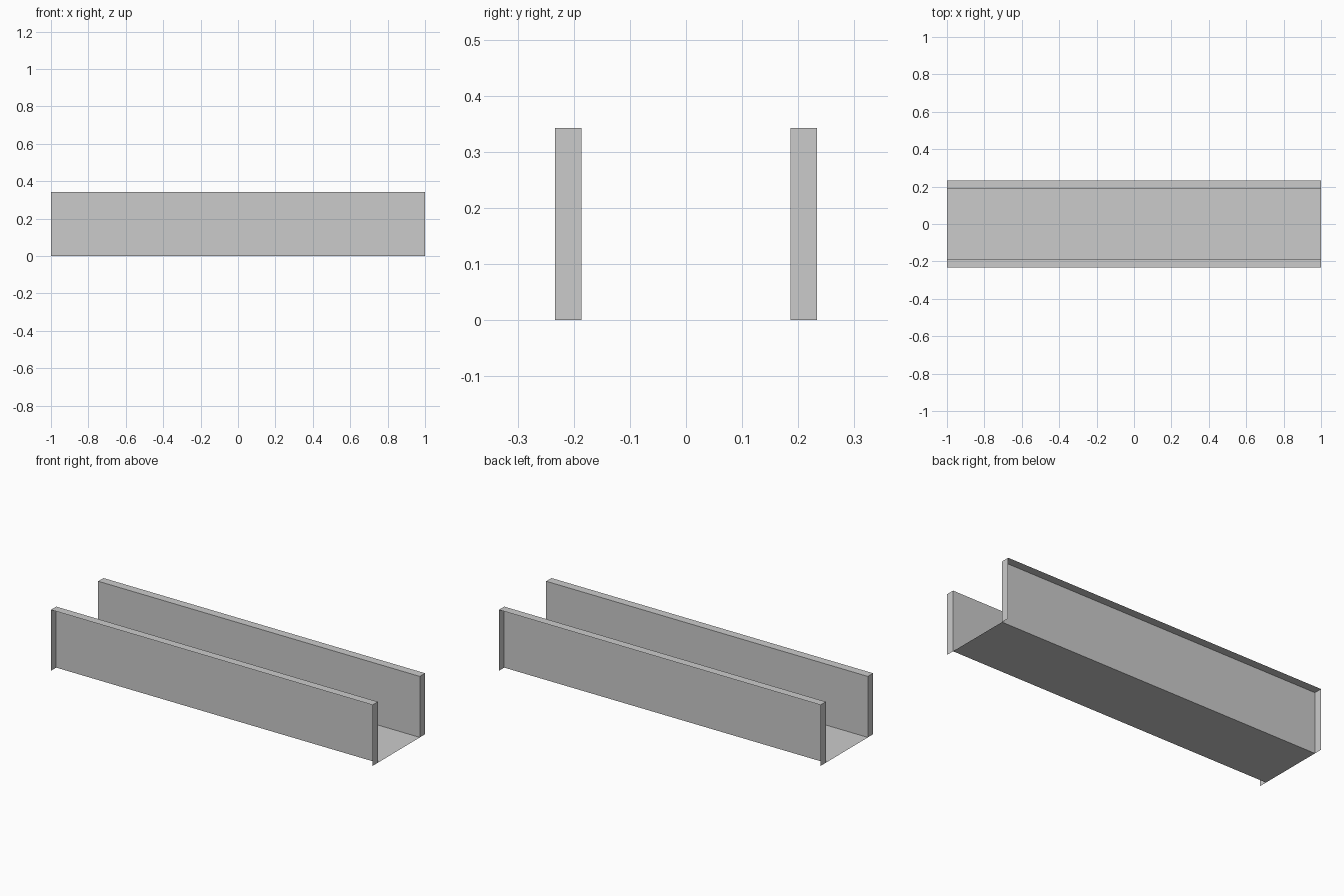
import bpy

if "Cube" in bpy.data.objects:
    bpy.data.objects.remove(bpy.data.objects["Cube"])

L = 1.0        # half length
YI, YO = 0.1865, 0.2335   # inner and outer wall positions
H = 0.343


def sheet(name, verts, faces):
    mesh = bpy.data.meshes.new(name)
    mesh.from_pydata(verts, [], faces)
    obj = bpy.data.objects.new(name, mesh)
    bpy.context.collection.objects.link(obj)
    return obj


# Trough floor: single open sheet
sheet("floor", [(-L, -YI, 0), (L, -YI, 0), (L, YI, 0), (-L, YI, 0)], [(0, 1, 2, 3)])

# Side walls: inner face, top ledge and end caps, open on the outside and below
for side, name in ((-1, "front_wall"), (1, "back_wall")):
    verts = [(x, side * y, z) for x in (-L, L)
             for y, z in ((YI, 0), (YI, H), (YO, H), (YO, 0))]
    faces = [(0, 1, 5, 4), (1, 2, 6, 5), (0, 3, 2, 1), (4, 5, 6, 7)]
    # Reverse the winding on one side so normals face the trough, up and outwards
    if side > 0:
        faces = [f[::-1] for f in faces]
    wall = sheet(name, verts, faces)
    # Normals check: the top ledge must face up
    if wall.data.polygons[1].normal.z < 0:
        wall.data.flip_normals()
